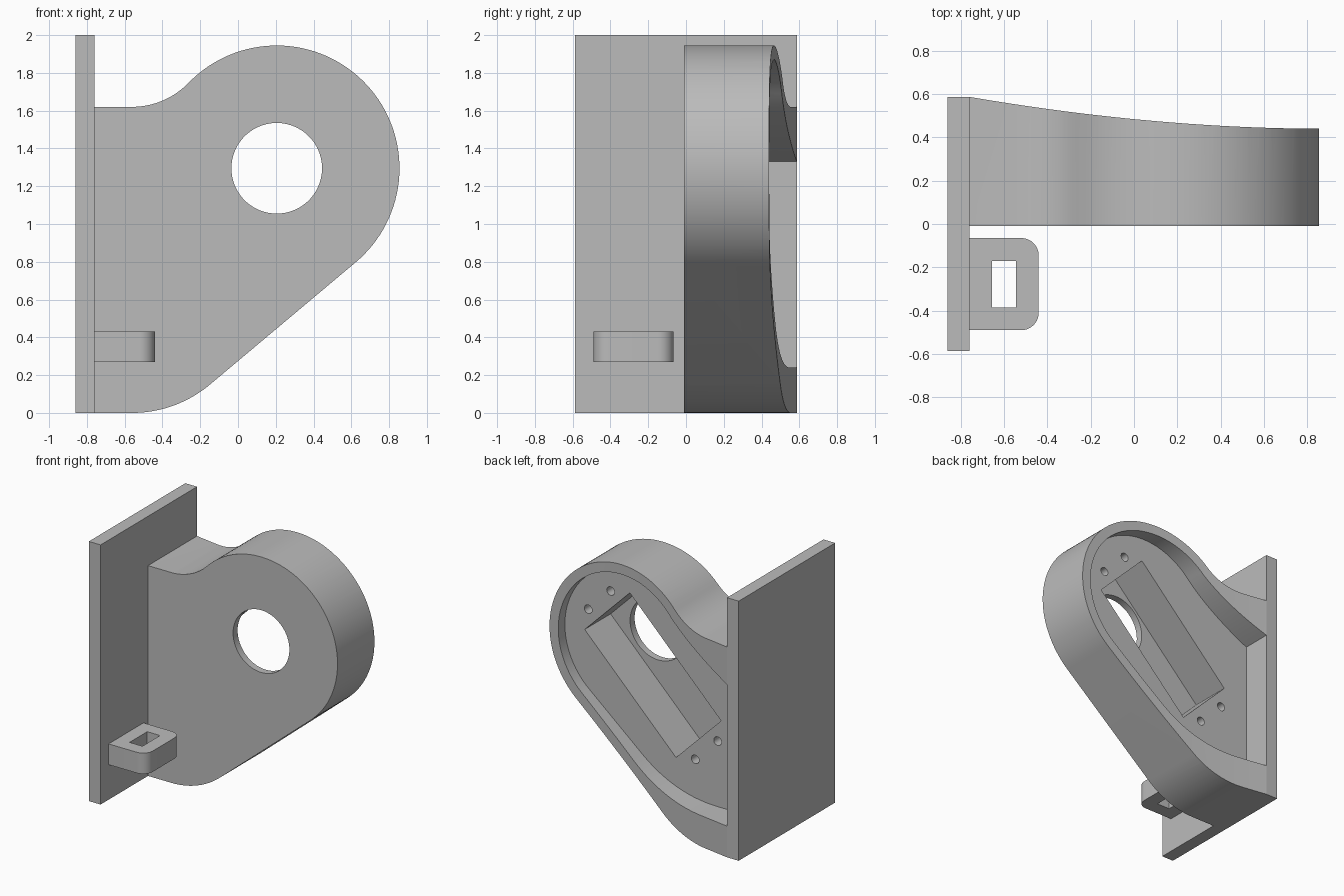
import bpy, bmesh
from math import sin, cos, radians, sqrt, pi
from mathutils import Vector

cube = bpy.data.objects.get("Cube")
if cube:
    bpy.data.objects.remove(cube, do_unlink=True)

grey = bpy.data.materials.new("plain grey")
grey.use_nodes = True
colour = (0.5, 0.5, 0.5, 1)
grey.diffuse_color = colour
grey.node_tree.nodes["Principled BSDF"].inputs["Base Color"].default_value = colour


def arc(cx, cz, r, start, end, n=24):
    angles = [radians(start + (end - start) * i / n) for i in range(n + 1)]
    return [(cx + r * cos(a), cz + r * sin(a)) for a in angles]


def bend(a, b, c, n=14):
    """Smooth curve from a to c, pulled towards b."""
    a, b, c = Vector(a), Vector(b), Vector(c)
    return [tuple(a * (1 - t) ** 2 + b * 2 * t * (1 - t) + c * t * t)
            for t in (i / n for i in range(n + 1))]


def prism(name, outline, low, high, axis="y"):
    """Extrude an outline along y (outline in xz) or z (outline in xy)."""
    place = (lambda p, h: (p[0], h, p[1])) if axis == "y" else (lambda p, h: (p[0], p[1], h))
    bm = bmesh.new()
    base = bm.faces.new([bm.verts.new(place(p, low)) for p in outline])
    top = bmesh.ops.extrude_face_region(bm, geom=[base])["geom"]
    shift = Vector(place((0, 0), high - low))
    bmesh.ops.translate(bm, vec=shift, verts=[v for v in top if isinstance(v, bmesh.types.BMVert)])
    bmesh.ops.recalc_face_normals(bm, faces=bm.faces)
    mesh = bpy.data.meshes.new(name)
    bm.to_mesh(mesh)
    bm.free()
    mesh.materials.append(grey)
    obj = bpy.data.objects.new(name, mesh)
    bpy.context.collection.objects.link(obj)
    return obj


def select(obj):
    bpy.ops.object.select_all(action="DESELECT")
    obj.select_set(True)
    bpy.context.view_layer.objects.active = obj


def cut(obj, cutter):
    cutter.hide_render = True
    select(obj)
    mod = obj.modifiers.new("cut", "BOOLEAN")
    mod.operation = "DIFFERENCE"
    mod.solver = "EXACT"
    mod.object = cutter
    bpy.ops.object.modifier_apply(modifier=mod.name)
    bpy.data.objects.remove(cutter, do_unlink=True)


def smooth(obj):
    select(obj)
    bpy.ops.object.shade_smooth_by_angle(angle=radians(25))


def rect(x0, x1, y0, y1):
    return [(x0, y0), (x1, y0), (x1, y1), (x0, y1)]


# Mounting plate
PLATE_X, HALF_Y = -0.76, 0.587
prism("mounting_plate", rect(-0.86, PLATE_X, -HALF_Y, HALF_Y), 0, 2, "z")

# Housing: rounded head blended into a wide foot on the plate
CX, CZ, R = 0.205, 1.295, 0.65
outer = [(PLATE_X, 0)]
outer += arc(-0.56, 0.64, 0.64, -90, -50, 16)
outer += arc(CX, CZ, R, -50, 135.9, 64)
outer += arc(-0.563, 2.04, 0.42, -44.1, -90, 16)
outer += [(PLATE_X, 1.62)]
housing = prism("housing", outer, -0.01, 0.8)

# Swept back edge
steps = 32
sweep = []
for i in range(steps + 1):
    x = -0.8 + 1.7 * i / steps
    sweep.append((x, 0.44 + 0.147 * (max(0, 0.86 - x) / 1.62) ** 1.9))
cut(housing, prism("sweep_cutter", sweep + [(0.9, 1), (-0.8, 1)], -0.2, 2.2, "z"))

# Shallow recess behind the rim, open towards the plate
FLOOR = 0.36
inner = [(-0.8, 0.24)]
inner += bend((-0.52, 0.24), (-0.158, 0.24), (0.12, 0.473))
inner += arc(CX, CZ, 0.575, -50, 135, 64)
inner += bend((-0.202, 1.70), (-0.40, 1.50), (PLATE_X, 1.33))[1:]
inner += [(-0.8, 1.31)]
cut(housing, prism("recess_cutter", inner, FLOOR, 1))


# Diagonal pocket and its four screw holes
def diagonal(u, v):
    k = sqrt(0.5)
    return (0.03 + k * (u - v), 1.105 + k * (u + v))


pocket = [diagonal(u, v) for u, v in rect(-0.55, 0.55, -0.272, 0.272)]
cut(housing, prism("pocket_cutter", pocket, 0.045, 0.5))
for u in (-0.645, 0.645):
    for v in (-0.135, 0.135):
        x, z = diagonal(u, v)
        cut(housing, prism("screw_cutter", arc(x, z, 0.033, 0, 345, 23), 0.12, 0.5))

# Round front opening
cut(housing, prism("opening_cutter", arc(CX, CZ, 0.24, 0, 354, 59), -0.1, 0.2))
smooth(housing)

# Cable loop on the plate
r = 0.08
loop = [(PLATE_X, -0.49)]
loop += arc(-0.44 - r, -0.49 + r, r, -90, 0, 10)
loop += arc(-0.44 - r, -0.065 - r, r, 0, 90, 10)
loop += [(PLATE_X, -0.065)]
cable_loop = prism("cable_loop", loop, 0.27, 0.43, "z")
cut(cable_loop, prism("loop_cutter", rect(-0.655, -0.545, -0.385, -0.17), 0.1, 0.6, "z"))
smooth(cable_loop)
